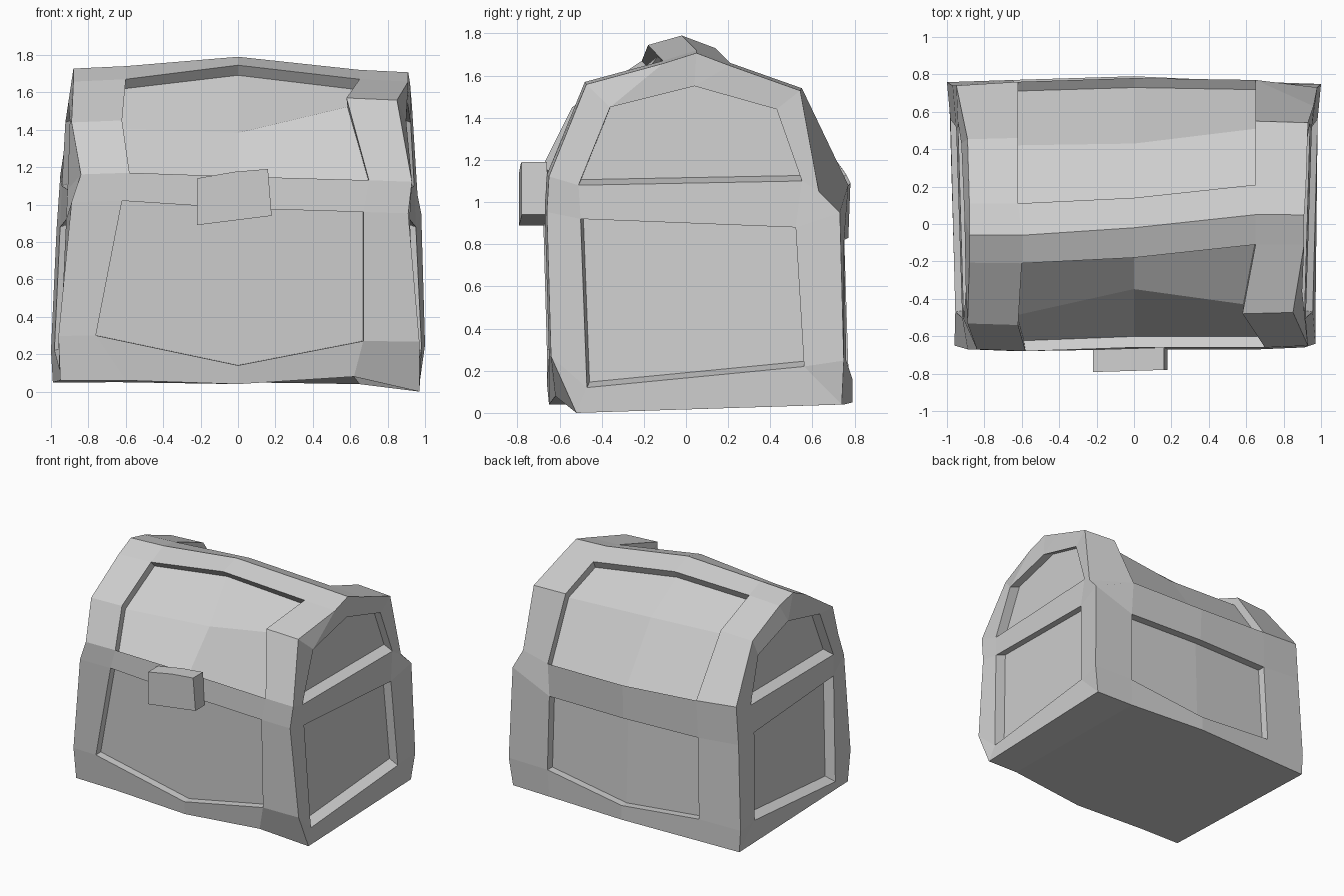
import bpy
import bmesh
from mathutils import Vector

cube = bpy.data.objects.get("Cube")
if cube:
    bpy.data.objects.remove(cube, do_unlink=True)

# One plain stone-like colour
COLOUR = (0.62, 0.62, 0.62, 1)
grey = bpy.data.materials.new("Plain grey")
grey.use_nodes = True
grey.diffuse_color = COLOUR
grey.node_tree.nodes["Principled BSDF"].inputs["Base Color"].default_value = COLOUR


def finish(bm, name):
    """Turn a bmesh into a flat shaded object."""
    bmesh.ops.recalc_face_normals(bm, faces=bm.faces[:])
    mesh = bpy.data.meshes.new(name)
    bm.to_mesh(mesh)
    bm.free()
    mesh.materials.append(grey)
    obj = bpy.data.objects.new(name, mesh)
    bpy.context.collection.objects.link(obj)
    return obj


def recess(bm, faces, depth, slide=(0, 0, 0)):
    """Sink a group of joined faces below the frame around them."""
    result = bmesh.ops.extrude_face_region(bm, geom=faces)["geom"]
    bm.normal_update()
    sunk = {g for g in result if isinstance(g, bmesh.types.BMFace)}
    moves = []
    for vert in [g for g in result if isinstance(g, bmesh.types.BMVert)]:
        normal = Vector()
        for face in vert.link_faces:
            if face in sunk:
                normal += face.normal
        moves.append((vert, normal.normalized()))
    for vert, normal in moves:
        vert.co += Vector(slide) - normal * depth
    # The faces that were pushed in leave no copy behind
    old = [f for f in faces if f.is_valid and f not in sunk]
    if old:
        bmesh.ops.delete(bm, geom=old, context='FACES_ONLY')


# Rails running across the chest, from the front foot over the lid to the back foot:
# x of (left end, left post, right post, right end), then (y, z) at left, centre, right
RAILS = [
    ((-.95, -.6, .62, .97), (-.64, .06), (-.65, .04), (-.62, .08)),     # front foot
    ((-.96, -.76, .67, .97), (-.66, .3), (-.66, .14), (-.65, .27)),     # front panel foot
    ((-.89, -.62, .67, .91), (-.68, 1.02), (-.67, .98), (-.67, .96)),   # front panel head
    ((-.84, -.58, .7, .93), (-.68, 1.17), (-.66, 1.15), (-.66, 1.13)),  # front rim
    ((-.89, -.62, .58, .85), (-.54, 1.45), (-.4, 1.43), (-.48, 1.57)),  # front lid bend
    ((-.88, -.6, .65, .91), (-.21, 1.67), (-.18, 1.745), (-.11, 1.67)),
    ((-.88, -.6, .65, .91), (-.06, 1.74), (-.02, 1.79), (.05, 1.72)),   # ridge
    ((-.88, -.62, .65, .92), (.11, 1.7), (.14, 1.73), (.21, 1.66)),
    ((-.89, -.62, .65, .93), (.46, 1.56), (.47, 1.53), (.55, 1.54)),    # back lid bend
    ((-.95, -.62, .65, .96), (.76, 1.13), (.78, 1.09), (.77, 1.08)),    # back rim
    ((-.97, -.63, .65, .98), (.75, .84), (.77, .83), (.75, .82)),       # back panel head
    ((-1, -.65, .66, 1), (.77, .22), (.79, .16), (.76, .25)),           # back panel foot
    ((-.99, -.62, .65, .97), (.77, .05), (.79, .05), (.75, .04)),       # back foot
]

# Chest shell
bm = bmesh.new()
grid = []
for (end_l, post_l, post_r, end_r), left, mid, right in RAILS:
    row = []
    for x, (y, z), taper in ((end_l, left, .985), (post_l, left, 1), (0, mid, 1),
                             (post_r, right, 1), (end_r, right, .985)):
        row.append(bm.verts.new((x, y * taper, z * (taper + 1) / 2)))
    grid.append(row)

# Bent corners at the ends: the (y, z) they sit at
for rail, column, y, z in ((0, 4, -.52, 0), (9, 4, .63, 1.05), (10, 4, .73, .95),
                           (9, 0, .74, 1.16), (10, 0, .74, .87)):
    grid[rail][column].co.yz = y, z

strips = []
for j, row in enumerate(grid):
    following = grid[(j + 1) % len(grid)]
    strips.append([bm.faces.new((row[i], row[i + 1], following[i + 1], following[i]))
                   for i in range(4)])

# Framed ends: inner corners of the lower and upper side panels
INNER = dict(A=(-.5, .92), B=(-.47, .12), C=(.56, .22), D=(.52, .88),
             E=(-.51, 1.08), F=(-.36, 1.45), G=(.04, 1.55), H=(.43, 1.44), I=(.55, 1.1))
FRAME = [(2, 1, "B", "A"), (1, 0, "B"), (0, 12, "C", "B"), (12, 11, "C"),
         (11, 10, "D", "C"), (3, 2, "A", "E"), ("A", "D", "I", "E"),
         ("D", 10, 9, "I"), (3, 4, "F", "E"), (4, 5, "F"), (5, 6, "G", "F"),
         (6, 7, "G"), (7, 8, "H", "G"), (8, 9, "I", "H")]
side_panels = []
for side, column in ((-1, 0), (1, 4)):
    corner = {key: bm.verts.new((side * (.975 - .045 * z + .03 * y), y, z))
              for key, (y, z) in INNER.items()}
    corner.update({j: row[column] for j, row in enumerate(grid)})
    for loop in FRAME:
        bm.faces.new([corner[key] for key in loop])
    for loop in ("ABCD", "EFGHI"):
        side_panels.append([bm.faces.new([corner[key] for key in loop])])

bmesh.ops.recalc_face_normals(bm, faces=bm.faces[:])

# Recessed panels: front, front of lid, back of lid, back, then the ends
for rails, depth in (((1,), .06), ((3, 4), .07), ((7, 8), .06), ((10,), .06)):
    recess(bm, [face for j in rails for face in strips[j][1:3]], depth)
for panel in side_panels:
    recess(bm, panel, .08, (0, .01, .03))
finish(bm, "chest_shell")

# Latch: a skewed block on the front rim
bm = bmesh.new()
outline = [(-.22, .89), (.18, .94), (.16, 1.19), (-.02, 1.175), (-.22, 1.14)]
plate = bm.faces.new([bm.verts.new((x, -.785 + .03 * x, z)) for x, z in outline])
block = bmesh.ops.extrude_face_region(bm, geom=[plate], use_keep_orig=True)["geom"]
bmesh.ops.translate(bm, vec=(0, .12, 0),
                    verts=[g for g in block if isinstance(g, bmesh.types.BMVert)])
finish(bm, "latch")
